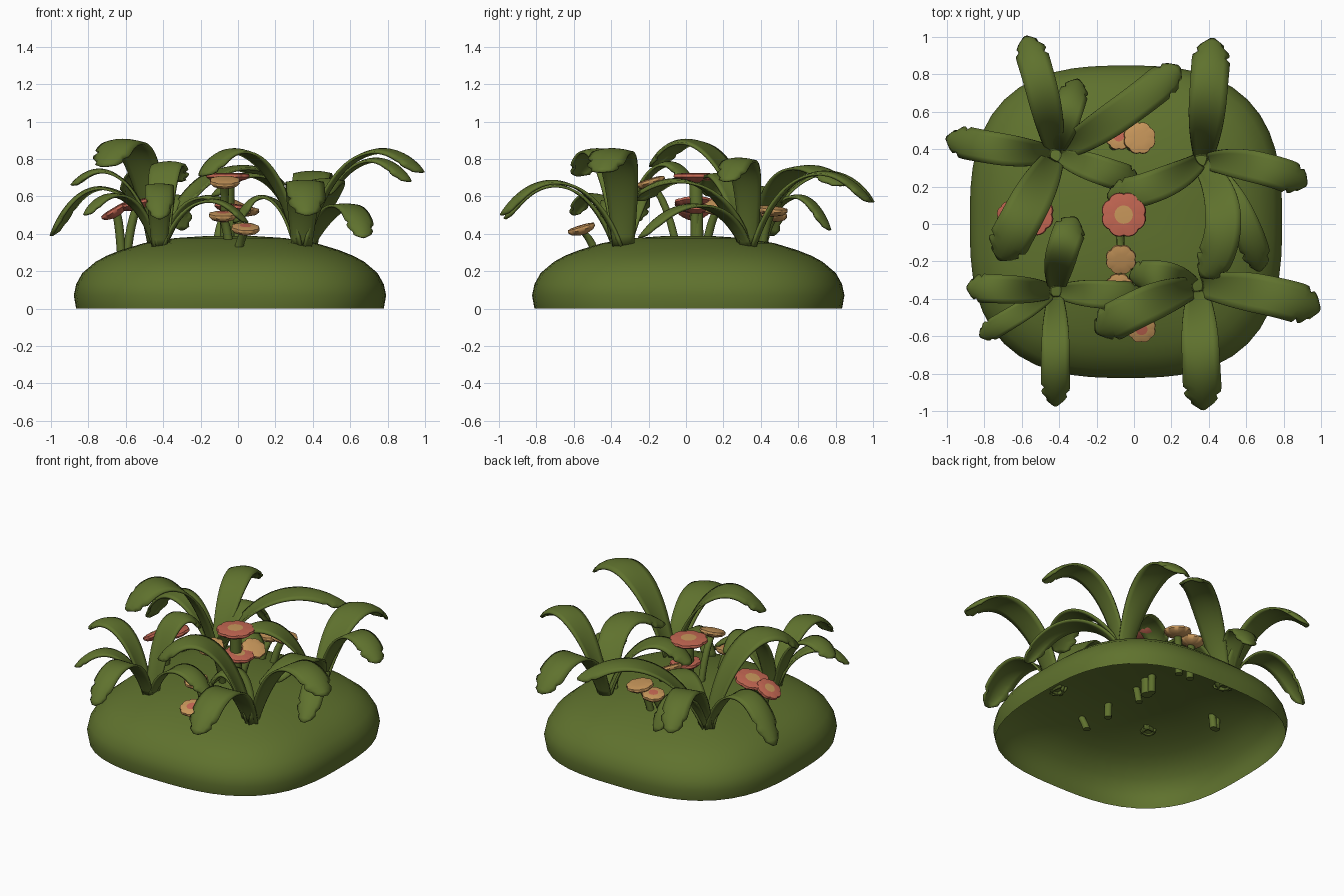
import bpy, bmesh, math
from mathutils import Vector

if "Cube" in bpy.data.objects:
    bpy.data.objects.remove(bpy.data.objects["Cube"])

def material(name, rgb):
    m = bpy.data.materials.new(name)
    m.diffuse_color = (*rgb, 1)
    m.use_nodes = True
    m.node_tree.nodes["Principled BSDF"].inputs["Base Color"].default_value = m.diffuse_color
    return m

GREEN = material("leaf green", (0.115, 0.168, 0.027))
RED = material("coral red", (0.55, 0.135, 0.085))
TAN = material("warm tan", (0.58, 0.31, 0.105))

def finish(bm, name, mats, angle=50):
    bmesh.ops.recalc_face_normals(bm, faces=bm.faces)
    me = bpy.data.meshes.new(name)
    bm.to_mesh(me)
    bm.free()
    ob = bpy.data.objects.new(name, me)
    bpy.context.collection.objects.link(ob)
    for m in mats:
        me.materials.append(m)
    bpy.ops.object.select_all(action='DESELECT')
    ob.select_set(True)
    bpy.context.view_layer.objects.active = ob
    bpy.ops.object.shade_smooth_by_angle(angle=math.radians(angle))
    return ob

def bridge(bm, a, b, mat=0):
    n = len(a)
    for i in range(n):
        f = bm.faces.new((a[i], a[(i + 1) % n], b[(i + 1) % n], b[i]))
        f.material_index = mat

# Open-bottomed rounded-square mound
def mound():
    bm = bmesh.new()
    profile = [(.985, 0), (1, .07), (.985, .13), (.945, .19), (.86, .25), (.79, .282),
               (.7, .312), (.55, .35), (.35, .377), (.15, .388)]
    n, prev = 56, None
    for r, z in profile:
        ring = []
        for i in range(n):
            a = 2 * math.pi * i / n
            c, s = math.cos(a), math.sin(a)
            k = (abs(c) ** 2.8 + abs(s) ** 2.8) ** (-1 / 2.8) * r * .835
            ring.append(bm.verts.new((-.043 + c * k, .012 + s * k, z)))
        if prev:
            bridge(bm, prev, ring)
        prev = ring
    bm.faces.new(prev)
    finish(bm, "mound", [GREEN])

# Arching strap leaf: base, tip, peak height, width, sideways bow
def leaf(base, tip, peak, width, bow=0.0):
    p0, p3 = Vector((*base, .33)), Vector(tip)
    flat = Vector((p3.x - p0.x, p3.y - p0.y, 0))
    side = Vector((-flat.y, flat.x, 0)).normalized()
    h = (peak - .064 * p0.z - .216 * p3.z) / .72
    p1 = p0 + flat * .26 + side * bow
    p2 = p0 + flat * .74 + side * bow
    p1.z = p2.z = h
    def pt(t):
        u = 1 - t
        return p0 * u**3 + p1 * (3*u*u*t) + p2 * (3*u*t*t) + p3 * t**3
    bm = bmesh.new()
    rows, prev = 30, None
    for i in range(rows + 1):
        t = i / rows
        c = pt(t)
        d = (pt(t + .01) - pt(t - .01)).normalized()
        s = Vector((-d.y, d.x, 0)).normalized()
        nrm = d.cross(s)
        w = width / 2 * (.52 + .48 * math.sin(min(t / .48, 1) * math.pi / 2))
        if t > .8:
            w *= max(.12, math.sqrt(max(0, 1 - ((t - .8) / .2) ** 2.2)))
        row = []
        for j in range(-3, 4):
            v = j / 3
            k = w * v
            if (j == -3 and i in (25, 28)) or (j == 3 and i == 27):
                k *= .78        # torn notches near the tip
            row.append(bm.verts.new(c + s * k + nrm * (v * v * w * (.3 - .75 * t))))
        if prev:
            for j in range(6):
                bm.faces.new((prev[j], prev[j+1], row[j+1], row[j]))
        prev = row
    ob = finish(bm, "leaf", [GREEN], 60)
    m = ob.modifiers.new("thickness", 'SOLIDIFY')
    m.thickness = .014
    m.offset = 0

# Scalloped flower on a stem
def flower(pos, r, tilt, petal, centre, root, stem_r=.024):
    up = Vector((*tilt, 1)).normalized()
    q = Vector((0, 0, 1)).rotation_difference(up)
    pos = Vector(pos)
    bm = bmesh.new()
    n, prev, first = 64, None, None
    for f, z, lobe in [(.3, -.035, 0), (.8, -.022, .5), (1, -.006, 1), (.97, .008, 1),
                       (.7, .013, .5), (.4, .015, 0)]:
        ring = []
        for i in range(n):
            a = 2 * math.pi * i / n
            k = r * f * (1 - lobe * .09 * (1 - abs(math.sin(4 * a)) ** .7))
            ring.append(bm.verts.new(pos + q @ Vector((k * math.cos(a), k * math.sin(a), z))))
        if prev:
            bridge(bm, prev, ring)
        else:
            first = ring
        prev = ring
    bm.faces.new(first)
    bm.faces.new(prev).material_index = 1
    finish(bm, "flower", [petal, centre], 50)
    # Curved stem
    bm = bmesh.new()
    a, c = Vector(root), pos - up * .02
    b = Vector((a.x * .6 + c.x * .4, a.y * .6 + c.y * .4, c.z * .8 + a.z * .2))
    prev = None
    for i in range(7):
        t = i / 6
        p = a * (1-t)**2 + b * (2*t*(1-t)) + c * t*t
        ring = [bm.verts.new(p + Vector((math.cos(g), math.sin(g), 0)) * stem_r)
                for g in [2 * math.pi * k / 10 for k in range(10)]]
        if prev:
            bridge(bm, prev, ring)
        else:
            bm.faces.new(ring)
        prev = ring
    bm.faces.new(prev)
    finish(bm, "stem", [GREEN])

mound()

# Leaf rosettes: centre, then (tip, peak, width, bow)
rosettes = [
    ((-.42, .37), [((-.58, 1, .57), .73, .17, -.02), ((-1, .46, .39), .64, .17, .02),
                   ((-.72, -.19, .76), .9, .22, 0), ((.24, .84, .66), .76, .18, -.03),
                   ((.02, .22, .48), .6, .15, 0), ((-.3, .77, .42), .6, .15, 0)]),
    ((.37, .34), [((.42, .99, .57), .73, .2, 0), ((.92, .21, .68), .8, .17, .04),
                  ((.36, -.28, .58), .69, .19, .15), ((.67, -.25, .38), .55, .15, .06),
                  ((-.14, .15, .6), .72, .17, .05)]),
    ((.34, -.33), [((.99, -.46, .73), .85, .21, .03), ((.37, -.99, .5), .68, .2, 0),
                   ((-.2, -.58, .71), .85, .2, -.03), ((-.02, -.29, .46), .6, .16, -.04)]),
    ((-.42, -.36), [((-.89, -.34, .66), .74, .15, 0), ((-.82, -.6, .5), .61, .11, 0),
                    ((-.42, -.97, .48), .66, .15, 0), ((-.31, .03, .68), .78, .17, .03),
                    ((.05, -.39, .46), .58, .15, 0)]),
]
for base, leaves in rosettes:
    for tip, peak, width, bow in leaves:
        d = Vector((tip[0] - base[0], tip[1] - base[1])).normalized() * .03
        leaf((base[0] + d.x, base[1] + d.y), tip, peak, width, bow)

# Flowers
flower((-.055, .05, .71), .122, (0, 0), RED, TAN, (-.055, .06, .28), .036)
flower((-.07, -.19, .68), .083, (0, -.3), TAN, TAN, (-.075, -.04, .28), .022)
flower((-.03, .05, .545), .1, (.1, 0), RED, TAN, (-.05, .05, .28))
flower((-.54, .05, .565), .115, (-.25, 0), RED, TAN, (-.6, .06, .24))
flower((-.66, .04, .525), .085, (-.6, 0), RED, TAN, (-.62, .06, .24))
flower((.03, .46, .53), .088, (.1, .1), TAN, TAN, (-.03, .4, .27))
flower((-.08, .47, .5), .075, (-.1, .1), TAN, RED, (-.12, .4, .27))
flower((0, .17, .55), .08, (.5, -.2), TAN, TAN, (-.06, .1, .28))
flower((-.08, -.34, .5), .078, (0, -.2), TAN, RED, (-.04, -.3, .27))
flower((.04, -.56, .43), .078, (.05, -.3), TAN, RED, (-.01, -.47, .25))
